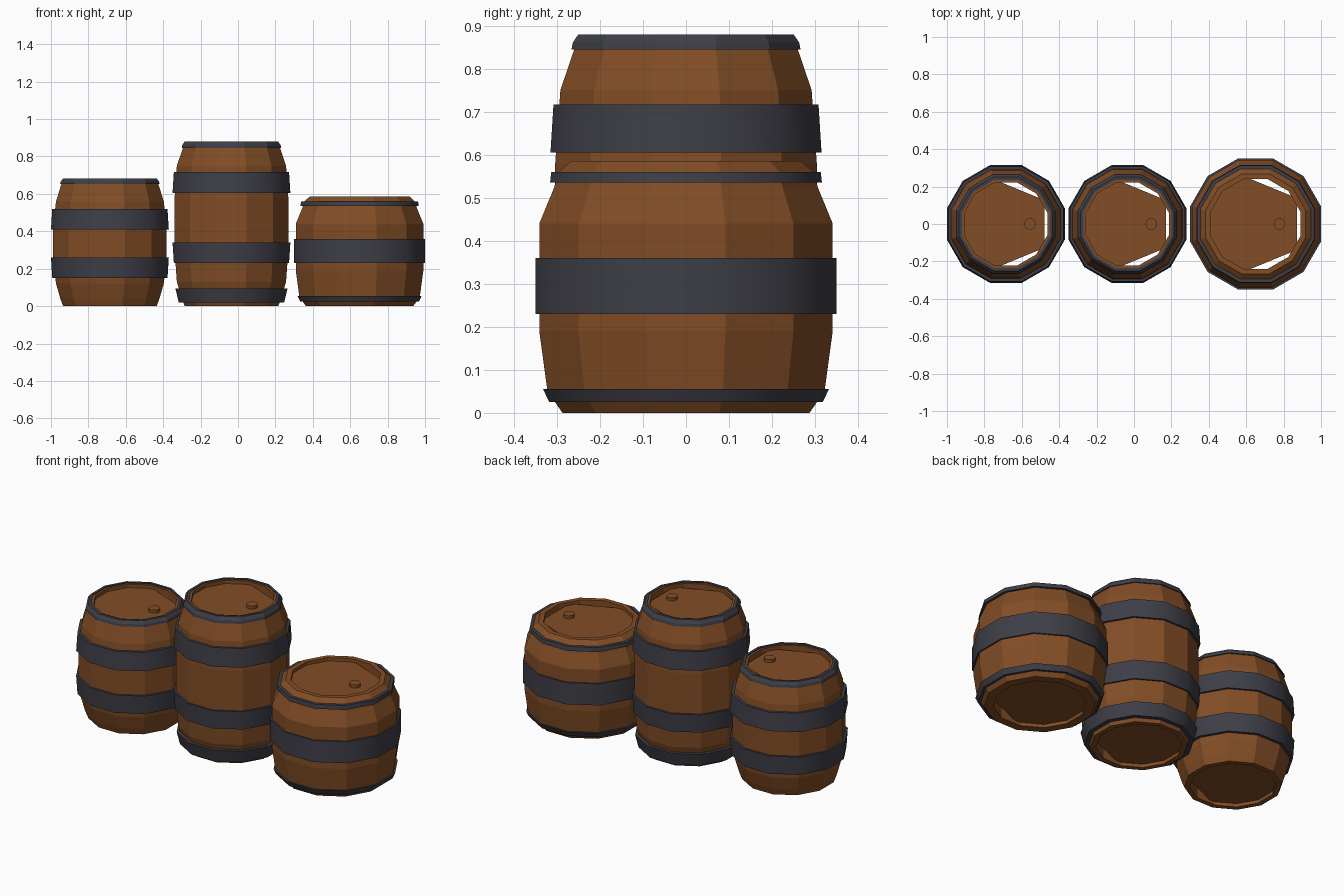
import bpy, bmesh, math

if "Cube" in bpy.data.objects:
    bpy.data.objects.remove(bpy.data.objects["Cube"])

SIDES = 12


def material(name, colour):
    m = bpy.data.materials.new(name)
    m.diffuse_color = (*colour, 1)
    m.use_nodes = True
    m.node_tree.nodes["Principled BSDF"].inputs["Base Color"].default_value = m.diffuse_color
    return m


WOOD = material("brown wood", (0.223, 0.074, 0.019))
IRON = material("dark iron", (0.048, 0.048, 0.063))


def finish(bm, name, x, mat, smooth=False):
    bmesh.ops.recalc_face_normals(bm, faces=bm.faces)
    mesh = bpy.data.meshes.new(name)
    bm.to_mesh(mesh)
    bm.free()
    mesh.materials.append(mat)
    ob = bpy.data.objects.new(name, mesh)
    ob.location.x = x
    bpy.context.collection.objects.link(ob)
    if smooth:
        bpy.ops.object.select_all(action='DESELECT')
        ob.select_set(True)
        bpy.context.view_layer.objects.active = ob
        bpy.ops.object.shade_smooth_by_angle(angle=math.radians(32))
    return ob


def lathe(name, x, profile, mat, smooth=False):
    """Revolve a closed (radius, height) profile; radii are to the flats."""
    bm = bmesh.new()
    rings = []
    for i in range(SIDES):
        a = 2 * math.pi * (i + 0.5) / SIDES
        k = 1 / math.cos(math.pi / SIDES)
        rings.append([bm.verts.new((r * k * math.cos(a), r * k * math.sin(a), z))
                      for r, z in profile])
    n = len(profile)
    for i in range(SIDES):
        p, q = rings[i], rings[(i + 1) % SIDES]
        for j in range(n):
            bm.faces.new((p[j], q[j], q[(j + 1) % n], p[(j + 1) % n]))
    return finish(bm, name, x, mat, smooth)


# Half outline of a barrel head, mirrored in y; it leaves gaps beside the rim
HEAD = [(0.22, 0.137), (-0.03, 0.24), (-0.115, 0.24), (-0.25, 0.10)]


def head(name, x, z, scale):
    outline = HEAD + [(px, -py) for px, py in reversed(HEAD)]
    bm = bmesh.new()
    base = bm.faces.new([bm.verts.new((px * scale, py * scale, z)) for px, py in outline])
    top = bmesh.ops.extrude_face_region(bm, geom=[base])["geom"]
    bmesh.ops.translate(bm, vec=(0, 0, 0.015),
                        verts=[v for v in top if isinstance(v, bmesh.types.BMVert)])
    finish(bm, name, x, WOOD)


def barrel(label, x, profile, opening, hoops):
    height = profile[-1][1]
    # Staves with an inner wall
    lathe(label + "_staves", x, profile + [(opening, height), (opening, 0)], WOOD)
    # Iron hoops: bottom height, top height, then the outer radius at each
    for i, (z0, z1, r0, r1) in enumerate(hoops):
        lathe(f"{label}_hoop_{i + 1}", x,
              [(r0, z0), (r1, z1), (r1 - 0.025, z1), (r0 - 0.025, z0)], IRON, True)
    # Heads and bung
    scale = opening / 0.238
    head(label + "_top_head", x, height - 0.035, scale)
    head(label + "_bottom_head", x, 0.02, scale)
    bm = bmesh.new()
    bmesh.ops.create_cone(bm, cap_ends=True, segments=16, radius1=0.031,
                          radius2=0.031, depth=0.03)
    bmesh.ops.translate(bm, verts=bm.verts, vec=(0.128, 0, height - 0.017))
    finish(bm, label + "_bung", x, WOOD, True)


def rim_hoop(label, x, z0, z1, r0, r1):
    """Chamfered hoop capping the upper edge."""
    zm = z0 + (z1 - z0) * 0.45
    lathe(label + "_rim_hoop", x,
          [(r0, z0), (r0 - 0.003, zm), (r1, z1), (r1 - 0.015, z1), (r1 - 0.015, z0)], IRON)


# Medium barrel
barrel("medium_barrel", -0.685,
       [(0.25, 0), (0.265, 0.04), (0.288, 0.12), (0.303, 0.25), (0.303, 0.43),
        (0.288, 0.56), (0.26, 0.65), (0.245, 0.678)], 0.222,
       [(0.15, 0.26, 0.308, 0.315), (0.41, 0.52, 0.315, 0.308)])
rim_hoop("medium_barrel", -0.685, 0.652, 0.683, 0.266, 0.25)

# Tall barrel
barrel("tall_barrel", -0.035,
       [(0.25, 0), (0.265, 0.04), (0.292, 0.13), (0.304, 0.3), (0.304, 0.58),
        (0.292, 0.75), (0.258, 0.85), (0.243, 0.876)], 0.222,
       [(0.02, 0.095, 0.282, 0.3), (0.23, 0.34, 0.308, 0.315),
        (0.605, 0.717, 0.315, 0.308)])
rim_hoop("tall_barrel", -0.035, 0.845, 0.88, 0.266, 0.25)

# Short wide barrel
barrel("short_barrel", 0.65,
       [(0.287, 0), (0.322, 0.05), (0.341, 0.19), (0.341, 0.44),
        (0.308, 0.52), (0.295, 0.56), (0.268, 0.585)], 0.24,
       [(0.23, 0.36, 0.35, 0.35), (0.025, 0.055, 0.318, 0.332),
        (0.535, 0.56, 0.316, 0.313)])
